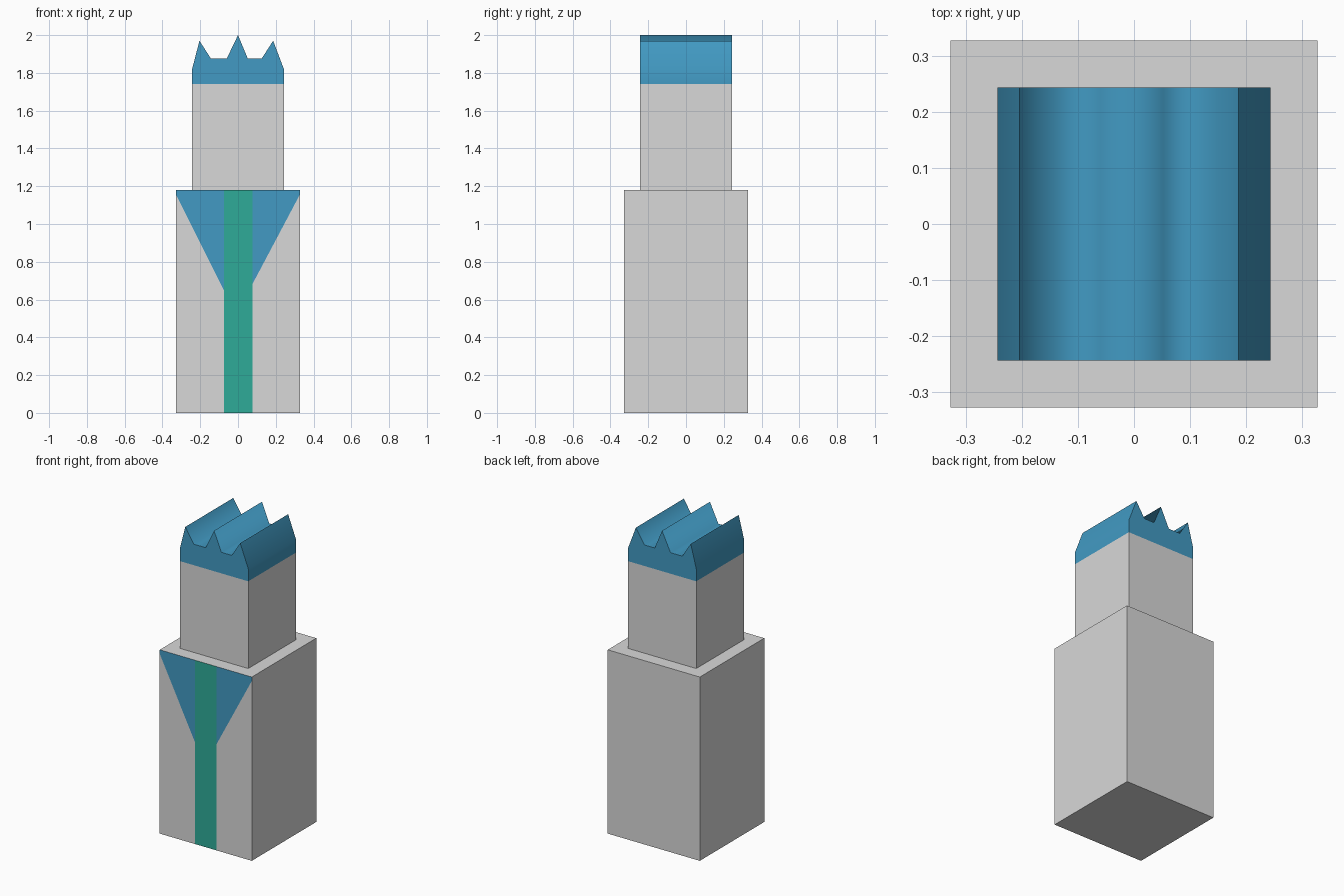
import bpy
import bmesh
from mathutils import Vector

if "Cube" in bpy.data.objects:
    bpy.data.objects.remove(bpy.data.objects["Cube"])


def material(name, rgb):
    m = bpy.data.materials.new(name)
    m.diffuse_color = (*rgb, 1)
    m.use_nodes = True
    m.node_tree.nodes["Principled BSDF"].inputs["Base Color"].default_value = m.diffuse_color
    return m


GREY = material("light_grey", (0.69, 0.69, 0.69))
BLUE = material("blue", (0.054, 0.323, 0.546))
TEAL = material("teal", (0.028, 0.407, 0.314))


def prism(profile, half_depth):
    """Extrude an x/z outline (counter-clockwise seen from -y) along y."""
    bm = bmesh.new()
    front = [bm.verts.new((x, -half_depth, z)) for x, z in profile]
    back = [bm.verts.new((x, half_depth, z)) for x, z in profile]
    bm.faces.new(front)
    bm.faces.new(back[::-1])
    n = len(profile)
    for i in range(n):
        j = (i + 1) % n
        bm.faces.new((front[i], back[i], back[j], front[j]))
    bmesh.ops.recalc_face_normals(bm, faces=bm.faces)
    return bm


def cut(bm, faces, co, no):
    """Slice only the given faces with a plane."""
    faces = list(faces)
    edges = {e for f in faces for e in f.edges}
    verts = {v for f in faces for v in f.verts}
    bmesh.ops.bisect_plane(bm, geom=faces + list(edges) + list(verts),
                           dist=1e-5, plane_co=co, plane_no=no)
    bm.normal_update()


def finish(bm, name, mats):
    me = bpy.data.meshes.new(name)
    bm.to_mesh(me)
    bm.free()
    for m in mats:
        me.materials.append(m)
    ob = bpy.data.objects.new(name, me)
    bpy.context.collection.objects.link(ob)
    return ob


# Body block with a shirt stripe and open jacket panels cut into the front
B, TOP = 0.327, 1.18
STRIPE_L, STRIPE_R = -0.075, 0.078
body = prism([(-B, 0), (B, 0), (B, TOP), (-B, TOP)], B)


def front_faces(test=lambda x: True):
    return [f for f in body.faces
            if f.normal.y < -0.9 and test(f.calc_center_median().x)]


for x in (STRIPE_L, STRIPE_R):
    cut(body, front_faces(), (x, -B, 0), (1, 0, 0))

# Slanted lower edges of the blue panels: outer point to stripe point
for edge_x, side, low in ((STRIPE_L, -1, 0.65), (STRIPE_R, 1, 0.685)):
    outer = Vector((side * B, -B, 1.155))
    along = outer - Vector((edge_x, -B, low))
    cut(body, front_faces(lambda x: x * side > 0.1), outer, (-along.z, 0, along.x))

for f in front_faces():
    c = f.calc_center_median()
    if STRIPE_L < c.x < STRIPE_R:
        f.material_index = 2
    elif max(v.co.z for v in f.verts) > TOP - 0.001:
        f.material_index = 1
finish(body, "body", [GREY, BLUE, TEAL])

# Head block with a ridged hair top
H, HAIR = 0.243, 1.74
outline = [(-H, TOP), (H, TOP), (H, 1.82), (0.186, 1.97), (0.125, 1.875),
           (0.052, 1.875), (0.0, 2.0), (-0.06, 1.875), (-0.143, 1.875),
           (-0.204, 1.97), (-H, 1.82)]
head = prism(outline, H)
cut(head, head.faces, (0, 0, HAIR), (0, 0, 1))
for f in head.faces:
    f.material_index = int(f.calc_center_median().z > HAIR)
    f.smooth = abs(f.normal.y) < 0.9 and f.calc_center_median().z > HAIR

# Smooth valleys, but keep the caps, hairline and outer ridges sharp
for e in head.edges:
    zs = [v.co.z for v in e.verts]
    outer_ridge = all(abs(z - 1.97) < 0.001 for z in zs)
    hairline = all(abs(z - HAIR) < 0.001 for z in zs)
    cap = any(abs(f.normal.y) > 0.9 for f in e.link_faces)
    e.smooth = not (outer_ridge or hairline or cap)
finish(head, "head_with_hair", [GREY, BLUE])
